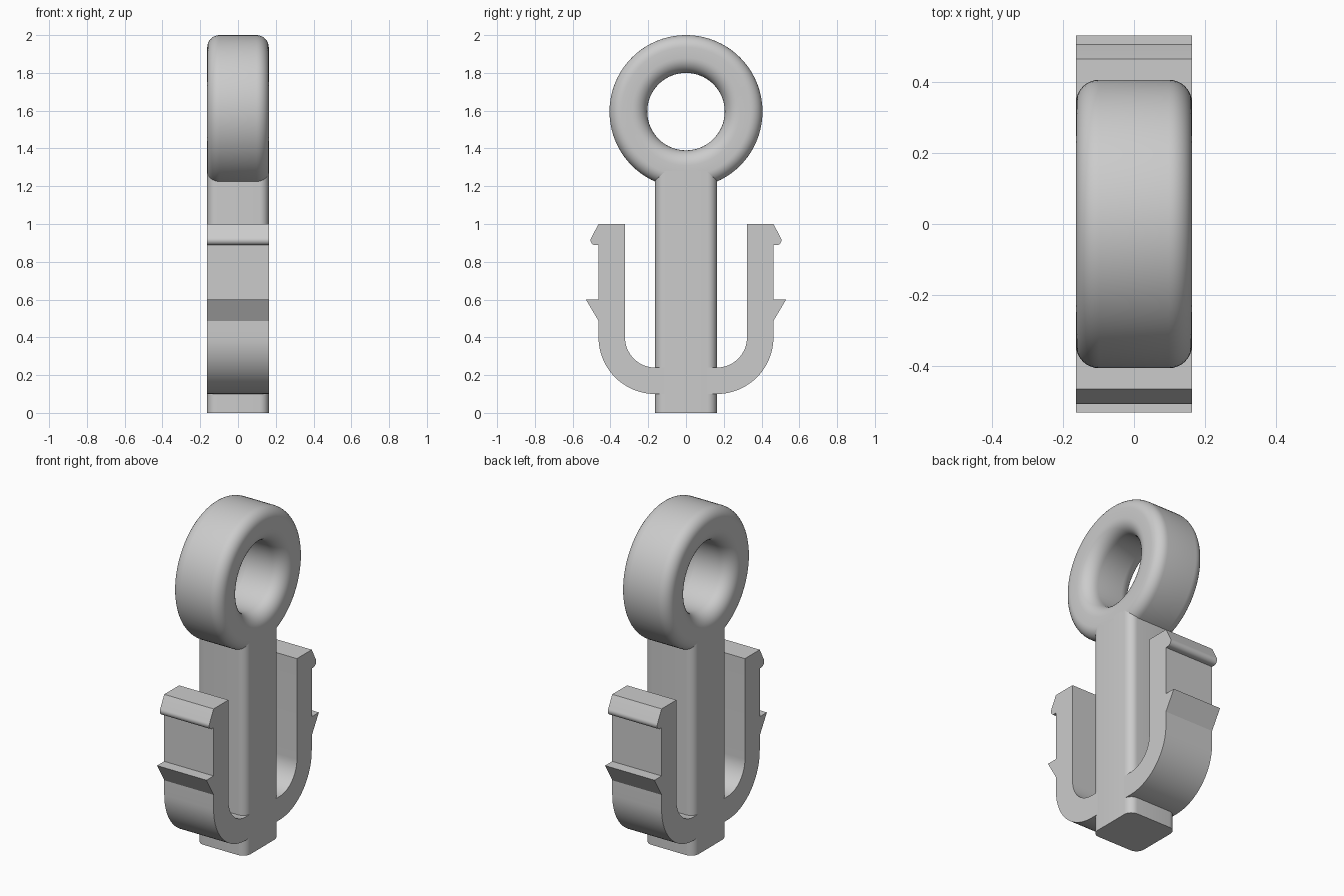
import bpy, bmesh
from math import sin, cos, pi, radians
from mathutils import Matrix, Vector

HALF = 0.163       # half width of every part
RING_Z = 1.595     # height of the ring centre

if "Cube" in bpy.data.objects:
    bpy.data.objects.remove(bpy.data.objects["Cube"])

grey = bpy.data.materials.new("light grey plastic")
grey.use_nodes = True
grey.diffuse_color = (0.6, 0.6, 0.6, 1)
grey.node_tree.nodes["Principled BSDF"].inputs["Base Color"].default_value = (0.6, 0.6, 0.6, 1)


def arc(cx, cy, r, start, end, steps):
    """Points on a circular arc, angles in degrees."""
    angles = [radians(start + (end - start) * i / steps) for i in range(steps + 1)]
    return [(cx + r * cos(a), cy + r * sin(a)) for a in angles]


def finish(name, bm):
    bmesh.ops.recalc_face_normals(bm, faces=bm.faces)
    mesh = bpy.data.meshes.new(name)
    bm.to_mesh(mesh)
    bm.free()
    mesh.materials.append(grey)
    obj = bpy.data.objects.new(name, mesh)
    bpy.context.collection.objects.link(obj)
    bpy.ops.object.select_all(action='DESELECT')
    obj.select_set(True)
    bpy.context.view_layer.objects.active = obj
    bpy.ops.object.shade_smooth_by_angle(angle=radians(25))
    return obj


def prism(name, points, offset):
    """Extrude a closed outline of 3D points along an offset."""
    bm = bmesh.new()
    face = bm.faces.new([bm.verts.new(p) for p in points])
    extruded = bmesh.ops.extrude_face_region(bm, geom=[face], use_keep_orig=True)
    moved = [v for v in extruded["geom"] if isinstance(v, bmesh.types.BMVert)]
    bmesh.ops.translate(bm, verts=moved, vec=Vector(offset))
    return finish(name, bm)


# Stem: square bar with rounded upright edges
r = 0.05
c = HALF - r
outline = []
for sx, sy, start in ((1, 1, 0), (-1, 1, 90), (-1, -1, 180), (1, -1, 270)):
    outline += arc(sx * c, sy * c, r, start, start + 90, 8)
prism("stem", [(x, y, 0) for x, y in outline], (0, 0, 1.28))

# Ring: rounded section (x, radius) turned about the x axis
outer, inner = 0.065, 0.08
section = (arc(HALF - outer, 0.405 - outer, outer, 0, 90, 8)
           + arc(outer - HALF, 0.405 - outer, outer, 90, 180, 8)
           + arc(inner - HALF, 0.205 + inner, inner, 180, 270, 8)
           + arc(HALF - inner, 0.205 + inner, inner, 270, 360, 8))
bm = bmesh.new()
verts = [bm.verts.new((x, 0, rad)) for x, rad in section]
edges = [bm.edges.new((verts[i - 1], verts[i])) for i in range(len(verts))]
bmesh.ops.spin(bm, geom=verts + edges, cent=(0, 0, 0), axis=(1, 0, 0),
               angle=2 * pi, steps=80, use_merge=True)
bmesh.ops.remove_doubles(bm, verts=bm.verts, dist=0.0001)
bmesh.ops.translate(bm, verts=bm.verts, vec=(0, 0, RING_Z))
finish("ring", bm)

# Spring arms: J outline (y, z) with a rounded catch on top and a barb below
profile = [(0.11, 0.24)]
profile += arc(HALF, 0.40, 0.16, -90, 0, 16)
profile += [(0.323, 1.0), (0.463, 1.0)]
profile += arc(0.479, 0.914, 0.026, 30, -90, 8)
profile += [(0.463, 0.888), (0.463, 0.6), (0.53, 0.6), (0.463, 0.487)]
profile += arc(HALF, 0.40, 0.30, 0, -90, 20)
profile += [(0.11, 0.10)]
for side, name in ((-1, "front_arm"), (1, "back_arm")):
    prism(name, [(-HALF, side * y, z) for y, z in profile], (2 * HALF, 0, 0))
